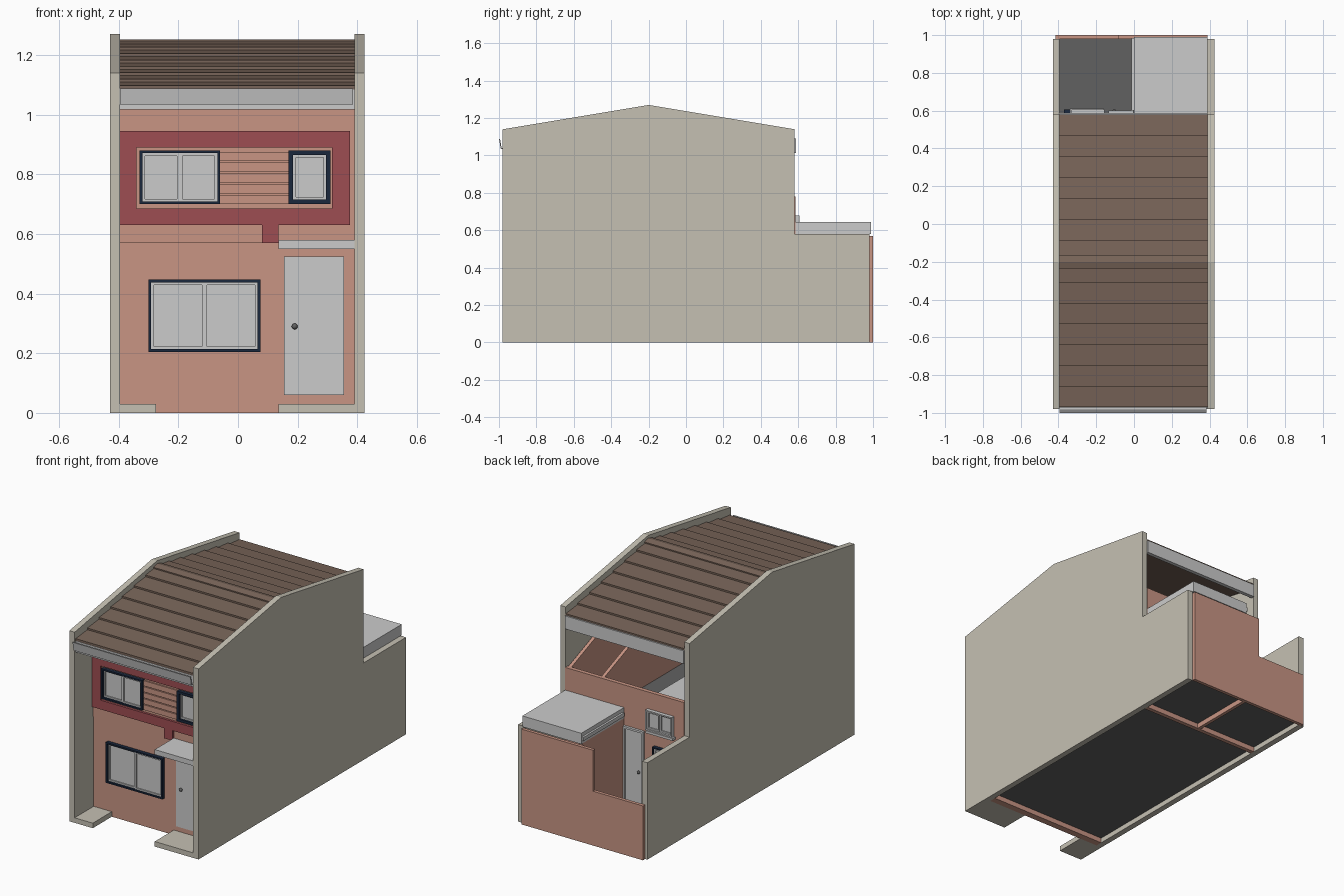
import bpy, bmesh, math
from mathutils import Vector

if "Cube" in bpy.data.objects:
    bpy.data.objects.remove(bpy.data.objects["Cube"])


def material(name, rgb):
    m = bpy.data.materials.new(name)
    m.diffuse_color = (*rgb, 1)
    m.use_nodes = True
    m.node_tree.nodes["Principled BSDF"].inputs["Base Color"].default_value = m.diffuse_color
    return m


CREAM = material("cream", (.56, .53, .45))
PINK = material("pink_plaster", (.58, .30, .23))
RED = material("dark_red", (.34, .075, .085))
NAVY = material("navy", (.01, .02, .045))
BROWN = material("roof_brown", (.19, .13, .10))
DARK = material("dark_floor", (.12, .12, .12))


def extrude(name, pts, a, b, mat=None, axis='x'):
    """Extrude a 2D profile: (y, z) along x, or (x, z) along y."""
    bm = bmesh.new()
    f = bm.faces.new([bm.verts.new((a, p, q) if axis == 'x' else (p, a, q)) for p, q in pts])
    r = bmesh.ops.extrude_face_region(bm, geom=[f])
    d = Vector((b - a, 0, 0)) if axis == 'x' else Vector((0, b - a, 0))
    for v in r['geom']:
        if isinstance(v, bmesh.types.BMVert):
            v.co += d
    bmesh.ops.recalc_face_normals(bm, faces=bm.faces)
    me = bpy.data.meshes.new(name)
    bm.to_mesh(me)
    bm.free()
    ob = bpy.data.objects.new(name, me)
    bpy.context.collection.objects.link(ob)
    if mat:
        me.materials.append(mat)
    return ob


def box(name, x, y, z, mat=None):
    return extrude(name, [(y[0], z[0]), (y[1], z[0]), (y[1], z[1]), (y[0], z[1])], x[0], x[1], mat)


def frame(name, x, z, y, w, mat=None):
    """Four-sided rectangular frame."""
    box(name + "_left", (x[0], x[0] + w), y, z, mat)
    box(name + "_right", (x[1] - w, x[1]), y, z, mat)
    box(name + "_bottom", (x[0] + w, x[1] - w), y, (z[0], z[0] + w), mat)
    box(name + "_top", (x[0] + w, x[1] - w), y, (z[1] - w, z[1]), mat)


def window(name, x, z, wall, out, panes=2, w=.009, mat=NAVY):
    """Frame plus sliding sashes; wall = wall surface y, out = outward sign."""
    ys = lambda a, b: tuple(sorted((wall + out * a, wall + out * b)))
    frame(name + "_frame", x, z, ys(-.01, .022), w, mat)
    pw = (x[1] - x[0] - 2 * w) / panes
    for i in range(panes):
        px = (x[0] + w + i * pw, x[0] + w + (i + 1) * pw)
        pz = (z[0] + w, z[1] - w)
        o = .005 * (i % 2)
        frame(f"{name}_sash{i}", px, pz, ys(o, .010 + o), .009)
        box(f"{name}_glass{i}", px, ys(0, .003 + o), pz)


def knob(name, loc, r):
    bpy.ops.mesh.primitive_uv_sphere_add(segments=12, ring_count=8, radius=r, location=loc)
    bpy.context.object.name = name
    bpy.context.object.data.materials.append(DARK)
    bpy.ops.object.shade_smooth_by_angle()


XL, XR, FW, RW = -.395, .39, -.80, .585   # inner sides, front and rear wall faces

# gabled party walls with low rear section
side = [(-.98, 0), (.98, 0), (.98, .58), (.58, .58), (.58, 1.14), (-.2, 1.27), (-.98, 1.14)]
extrude("left_party_wall", side, -.43, XL, CREAM)
extrude("right_party_wall", side, XR, .425, CREAM)

# stepped roof courses
N, STEP = 7, .008


def slope(y0, z0, y1, z1):
    pts = []
    for i in range(N):
        t, u = i / N, (i + 1) / N
        pts.append((y0 + (y1 - y0) * t, z0 + (z1 - z0) * t + STEP))
        pts.append((y0 + (y1 - y0) * u, z0 + (z1 - z0) * u - .002))
    return pts


top = slope(-.97, 1.09, -.2, 1.24) + slope(.58, 1.092, -.2, 1.24)[::-1][1:]
extrude("tiled_roof", top + [(.58, 1.07), (-.2, 1.215), (-.97, 1.07)], XL, XR, BROWN)
extrude("ridge_cap", [(-.235, 1.237), (-.2, 1.238), (-.165, 1.237), (-.165, 1.244),
                      (-.2, 1.253), (-.235, 1.244)], XL, XR, BROWN)

# eaves
box("front_fascia", (XL, XR), (-.972, -.955), (1.018, 1.085))
extrude("front_gutter", [(-.972, 1.035), (-.99, 1.035), (-1, 1.088), (-.994, 1.088),
                         (-.986, 1.041), (-.972, 1.041)], XL, .385)
box("rear_fascia", (XL, XR), (.565, .588), (1.012, 1.09))

# front wall with red surround
box("front_wall", (XL, XR), (FW, -.76), (0, 1.09), PINK)
box("front_wall_band", (XL, .08), (FW - .006, FW), (.57, .63), PINK)
box("red_panel_left", (XL, -.34), (FW - .014, FW), (.63, .945), RED)
box("red_panel_right", (.315, .375), (FW - .014, FW), (.63, .945), RED)
box("red_panel_top", (-.34, .315), (FW - .014, FW), (.89, .945), RED)
box("red_panel_bottom", (-.34, .315), (FW - .014, FW), (.63, .685), RED)
box("red_drop", (.08, .135), (FW - .014, FW), (.57, .63), RED)
for i in range(5):
    z = .70 + i * .036
    box(f"siding_board{i}", (-.06, .17), (FW - .008, FW), (z, z + .031), PINK)

# front windows, door, canopy and steps
window("upper_left_window", (-.33, -.06), (.70, .88), FW, -1)
window("upper_right_window", (.17, .31), (.70, .88), FW, -1, 1, .015)
window("lower_window", (-.30, .075), (.205, .447), FW, -1)
box("front_door", (.155, .355), (FW - .006, FW), (.06, .525))
knob("front_door_knob", (.19, FW - .014, .29), .01)
box("door_canopy", (.135, XR), (-.98, FW), (.55, .58))
box("door_step", (.135, XR), (-.98, FW), (0, .03), CREAM)
box("left_step", (XL, -.275), (-.98, FW), (0, .03), CREAM)

# floors
box("ground_floor", (XL, XR), (-.76, .565), (.03, .05), DARK)
box("yard_floor", (XL, 0), (RW, .98), (.03, .05), DARK)
box("annex_floor", (.02, XR), (RW, .98), (.03, .05), DARK)
box("upper_floor", (XL, XR), (-.76, .565), (.56, .58), DARK)
box("loft_deck", (XL, -.20), (-.2, .565), (.755, .775))

# rear wall and sloped-top partitions seen through the rear opening
box("rear_wall", (XL, XR), (.56, RW), (0, .78), PINK)
part = [(.56, .58), (.56, .78), (-.2, 1.08), (-.76, 1.08), (-.76, .58)]
for i, x in enumerate((.365, .145)):
    extrude(f"upper_partition{i}", part, x, x + .02, PINK)

# rear openings
window("rear_upper_window", (-.33, -.155), (.56, .68), RW, 1, 2, .008, None)
box("rear_upper_sill", (-.34, -.16), (RW, .612), (.545, .56))
window("rear_lower_window", (-.37, -.20), (.28, .47), RW, 1, 2, .008)
frame("rear_door_frame", (-.135, -.002), (.05, .54), (RW, RW + .015), .012)
box("rear_door", (-.123, -.014), (RW, RW + .008), (.05, .53))
knob("rear_door_knob", (-.105, RW + .014, .29), .009)

# annex with flat slab roof and yard walls
box("annex_side_wall", (0, .02), (RW, .98), (0, .58), PINK)
box("annex_slab", (0, XR), (.58, .99), (.58, .645))
box("annex_gutter", (-.012, 0), (.60, .985), (.60, .622))
extrude("back_wall", [(-.415, 0), (XR, 0), (XR, .57), (-.085, .57), (-.085, .325), (-.415, .325)],
        .98, 1.0, PINK, 'y')
